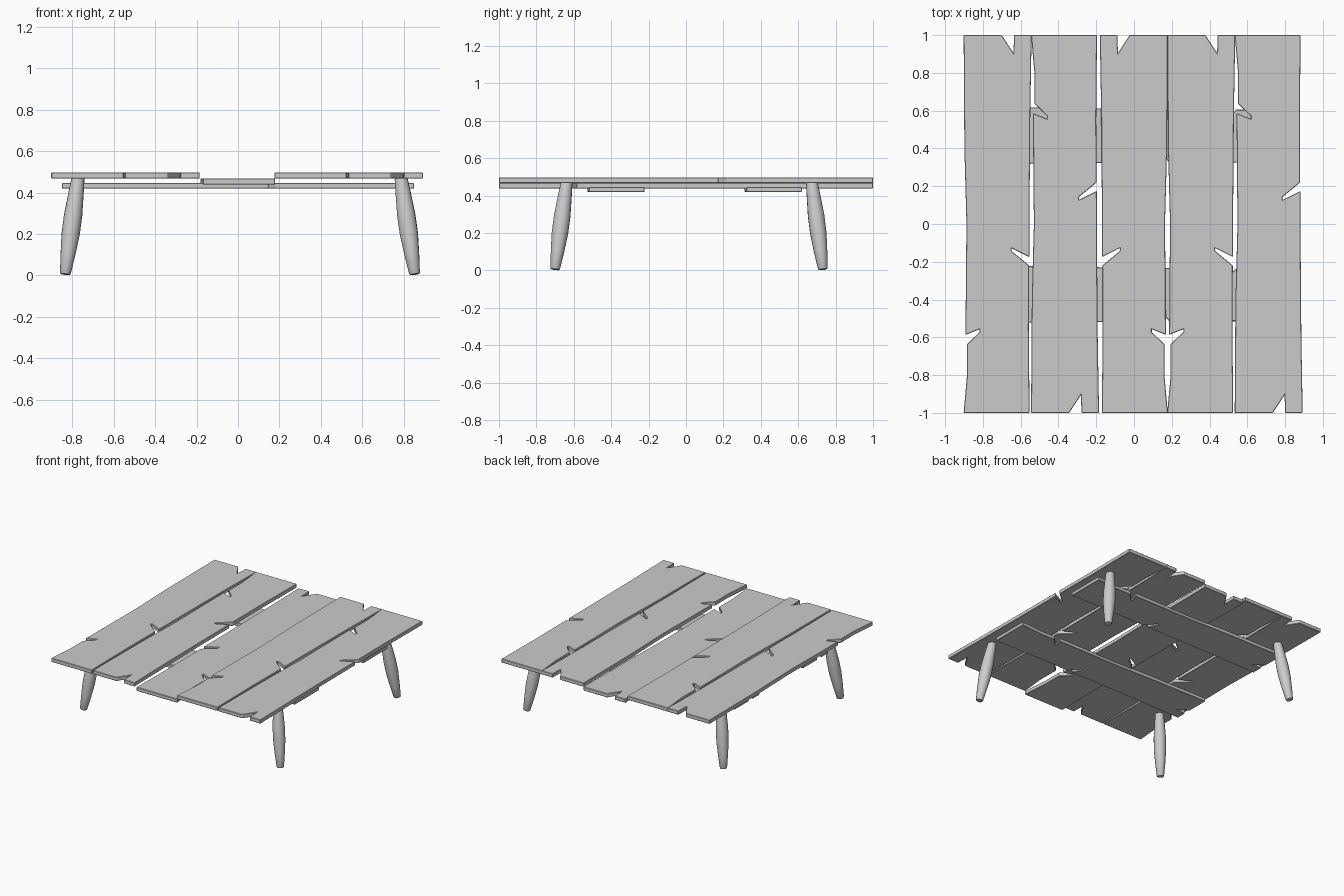
import bpy, bmesh, math
from mathutils import Vector, Matrix

if "Cube" in bpy.data.objects:
    bpy.data.objects.remove(bpy.data.objects["Cube"])

# Outline of one weathered plank: wavy edges, one end notch, two side splits
OUTLINE = [
    (-.182, -1), (.167, -1), (.163, -.55), (.165, -.22), (.072, -.143), (.072, -.128),
    (.166, -.175), (.167, .1), (.171, .6), (.178, 1),
    (.085, 1), (.082, .905), (.02, 1), (-.182, 1),
    (-.178, .4), (-.167, .0), (-.17, -.3), (-.172, -.587), (-.097, -.557),
    (-.097, -.572), (-.165, -.637), (-.164, -.8),
]
THICK = 0.03


def plank(name, matrix):
    """Extruded plank outline, placed by a matrix (which may mirror)."""
    bm = bmesh.new()
    face = bm.faces.new([bm.verts.new((x, y, -THICK / 2)) for x, y in OUTLINE])
    ext = bmesh.ops.extrude_face_region(bm, geom=[face])
    bmesh.ops.translate(bm, vec=(0, 0, THICK),
                        verts=[v for v in ext["geom"] if isinstance(v, bmesh.types.BMVert)])
    bmesh.ops.transform(bm, matrix=matrix, verts=bm.verts)
    bmesh.ops.recalc_face_normals(bm, faces=bm.faces)
    me = bpy.data.meshes.new(name)
    bm.to_mesh(me)
    bm.free()
    ob = bpy.data.objects.new(name, me)
    bpy.context.collection.objects.link(ob)
    bev = ob.modifiers.new("worn_edges", "BEVEL")
    bev.width = 0.003
    bev.segments = 1
    bev.limit_method = "ANGLE"
    bev.angle_limit = math.radians(50)
    return ob


# Top boards: same plank, flipped for variety; the middle one sits lower
for i, (x, z, sx, sy) in enumerate([(-.72, .482, 1, 1), (-.363, .482, 1, -1),
                                    (-.003, .453, -1, 1), (.358, .482, 1, 1),
                                    (.715, .482, 1, -1)]):
    plank(f"top_board_{i + 1}",
          Matrix.Translation((x, 0, z)) @ Matrix.Diagonal((sx, sy, 1, 1)))

# Cross boards underneath: the plank at 85 %, laid along x
turn = Matrix(((0, -.85, 0, 0), (-.85, 0, 0, 0), (0, 0, .9, 0), (0, 0, 0, 1)))
for name, y in (("front_cross_board", -.376), ("back_cross_board", .465)):
    plank(name, Matrix.Translation((0, y, .432)) @ turn)

# Splayed, barrel-shaped legs
PROFILE = [(0, .023), (.01, .026), (.21, .036), (.42, .044), (.62, .044), (.84, .037), (1, .031)]
SIDES = 16


def leg(name, foot, top):
    foot, top = Vector(foot), Vector(top)
    axis = top - foot
    rot = axis.to_track_quat("Z", "Y")
    bm = bmesh.new()
    rings = []
    for t, r in PROFILE:
        rings.append([bm.verts.new(foot + axis * t + rot @ Vector(
            (r * math.cos(a), r * math.sin(a), 0)))
            for a in (2 * math.pi * k / SIDES for k in range(SIDES))])
    for lo, hi in zip(rings, rings[1:]):
        for k in range(SIDES):
            j = (k + 1) % SIDES
            bm.faces.new((lo[k], lo[j], hi[j], hi[k]))
    bm.faces.new(rings[0][::-1])
    bm.faces.new(rings[-1])
    me = bpy.data.meshes.new(name)
    bm.to_mesh(me)
    bm.free()
    ob = bpy.data.objects.new(name, me)
    bpy.context.collection.objects.link(ob)
    bpy.ops.object.select_all(action="DESELECT")
    ob.select_set(True)
    bpy.context.view_layer.objects.active = ob
    bpy.ops.object.shade_smooth_by_angle(angle=math.radians(35))


for side, xf, xt in (("left", -.834, -.772), ("right", .853, .787)):
    for end, yf, yt in (("front", -.70, -.638), ("back", .732, .673)):
        leg(f"{end}_{side}_leg", (xf, yf, .005), (xt, yt, .47))
